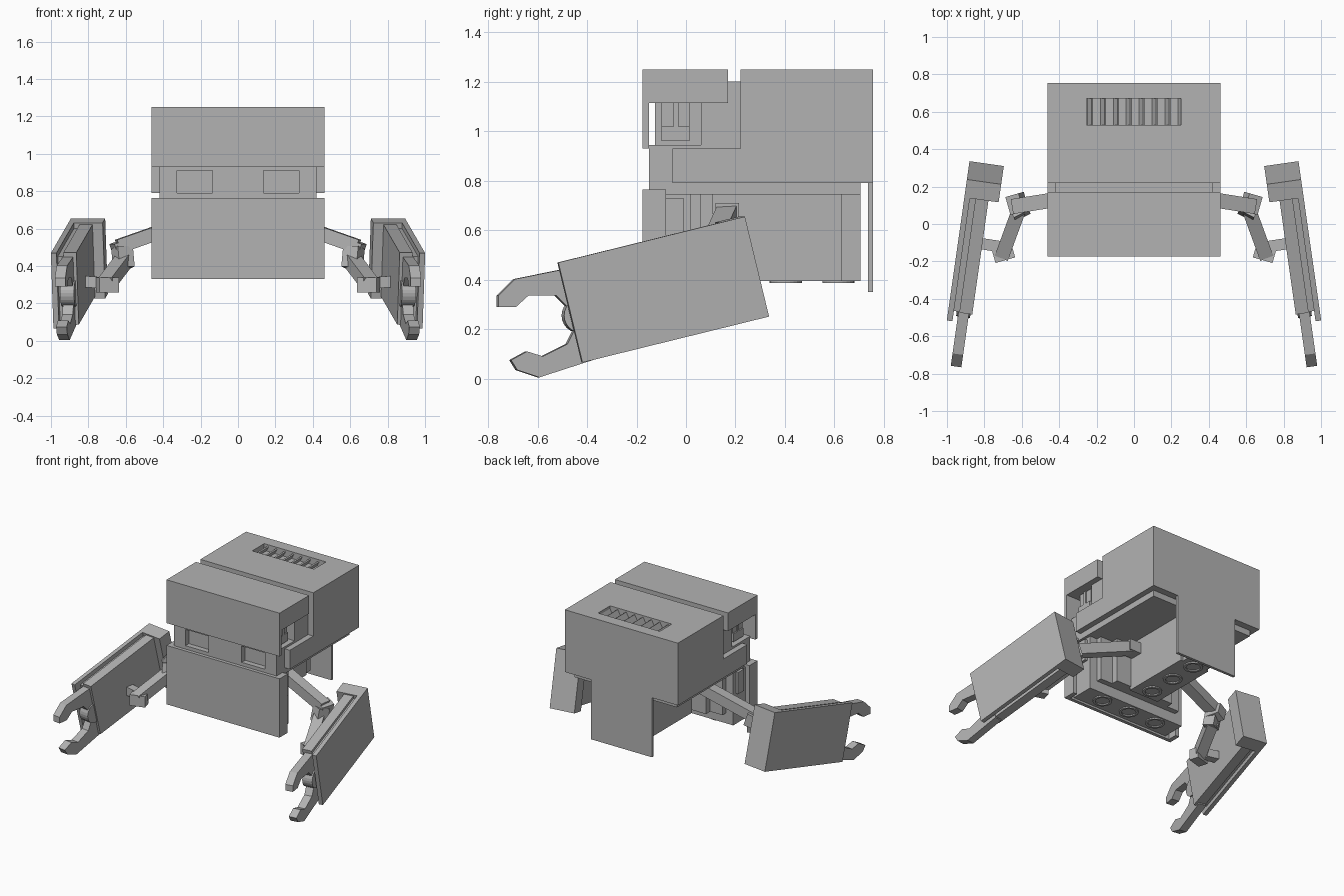
import bpy, bmesh, math
from mathutils import Matrix, Vector

cube = bpy.data.objects.get("Cube")
if cube:
    bpy.data.objects.remove(cube, do_unlink=True)

grey = bpy.data.materials.new("plain_grey")
grey.use_nodes = True
colour = (0.45, 0.45, 0.45, 1)
grey.diffuse_color = colour
grey.node_tree.nodes["Principled BSDF"].inputs["Base Color"].default_value = colour


def finish(name, bm, matrix=None, mirror=False):
    if matrix:
        bm.transform(matrix)
    bmesh.ops.recalc_face_normals(bm, faces=bm.faces)
    mesh = bpy.data.meshes.new(name)
    bm.to_mesh(mesh)
    bm.free()
    mesh.materials.append(grey)
    obj = bpy.data.objects.new(name, mesh)
    bpy.context.scene.collection.objects.link(obj)
    if mirror:
        obj.modifiers.new("Mirror", "MIRROR")
    return obj


def box(name, x, y, z, matrix=None, mirror=False):
    bm = bmesh.new()
    bmesh.ops.create_cube(bm, size=1)
    for v in bm.verts:
        v.co = [r[0] if c < 0 else r[1] for c, r in zip(v.co, (x, y, z))]
    return finish(name, bm, matrix, mirror)


def prism(name, profile, x, matrix=None, mirror=False):
    """Extrude a (y, z) outline between two x values."""
    bm = bmesh.new()
    face = bm.faces.new([bm.verts.new((x[0], y, z)) for y, z in profile])
    new = bmesh.ops.extrude_face_region(bm, geom=[face])["geom"]
    verts = [g for g in new if isinstance(g, bmesh.types.BMVert)]
    bmesh.ops.translate(bm, verts=verts, vec=(x[1] - x[0], 0, 0))
    return finish(name, bm, matrix, mirror)


def beam(name, start, end, width, height):
    start, end = Vector(start), Vector(end)
    d = end - start
    m = Matrix.Translation(start) @ d.to_track_quat("Y", "Z").to_matrix().to_4x4()
    return box(name, (-width / 2, width / 2), (0, d.length), (-height / 2, height / 2), m, True)


def cylinder(name, centre, radius, depth, axis="Z", mirror=False, matrix=None, hole=0):
    bm = bmesh.new()
    n = 24
    loops = []
    for r, h in ((radius, -1), (radius, 1), (hole, 1), (hole, -1)):
        loops.append([bm.verts.new((r * math.cos(math.tau * i / n), r * math.sin(math.tau * i / n), h * depth / 2))
                      for i in range(n)])
    for k in range(4):
        a, b = loops[k], loops[(k + 1) % 4]
        for i in range(n):
            bm.faces.new((a[i], a[(i + 1) % n], b[(i + 1) % n], b[i]))
    bmesh.ops.remove_doubles(bm, verts=bm.verts, dist=0.0001)
    turn = Matrix.Rotation(math.pi / 2, 4, "Y") if axis == "X" else Matrix()
    m = (matrix or Matrix()) @ Matrix.Translation(centre) @ turn
    return finish(name, bm, m, mirror)


def cut(target, cutter):
    mod = target.modifiers.new("Cut", "BOOLEAN")
    mod.operation = "DIFFERENCE"
    mod.solver = "EXACT"
    mod.object = cutter
    cutter.hide_render = True
    cutter.hide_viewport = True


W = 0.462
INNER = 0.42

# Head: rear shell, inner core, brow
shell = prism("rear_shell", [(0.22, 1.25), (0.755, 1.25), (0.755, 0.79), (-0.055, 0.79),
                             (-0.055, 0.93), (0.22, 0.93)], (-W, W))
cut(shell, box("vent_cutter", (-0.255, 0.25), (0.53, 0.67), (1.2, 1.3)))
core = prism("head_core", [(-0.15, 0.745), (-0.15, 0.945), (0.06, 0.945), (0.06, 1.2),
                           (0.4, 1.2), (0.4, 0.79), (0.705, 0.79), (0.705, 0.745)], (-INNER, INNER))
cut(core, box("eye_cutter", (0.135, 0.325), (-0.3, -0.11), (0.79, 0.91), mirror=True))
prism("brow", [(-0.175, 0.93), (-0.175, 1.25), (0.17, 1.25), (0.17, 1.115),
               (-0.15, 1.115), (-0.15, 0.93)], (-W, W))
box("brow_support", (-0.34, 0.34), (-0.125, 0.07), (0.94, 1.12))
box("side_sensor", (0.33, 0.39), (-0.1, 0.015), (0.96, 1.12), mirror=True)
box("sensor_bar", (0.38, 0.4), (-0.05, -0.03), (1.02, 1.12), mirror=True)
box("sensor_sill", (0.38, 0.4), (-0.1, 0.015), (0.96, 1.02), mirror=True)

# Slanted vent fins
for i in range(8):
    m = Matrix.Translation((-0.235 + i * 0.069, 0.6, 1.215)) @ Matrix.Rotation(0.5, 4, "Y")
    box("vent_fin", (-0.005, 0.005), (-0.07, 0.07), (-0.025, 0.025), m)

# Lower body
box("front_plate", (-W, W), (-0.175, -0.15), (0.33, 0.765))
box("front_plate_side", (0.43, W), (-0.155, -0.08), (0.33, 0.765), mirror=True)
box("front_plate_top", (-W, W), (-0.155, -0.08), (0.745, 0.765))
box("front_block", (-0.4, 0.4), (-0.155, 0.02), (0.345, 0.75))
box("front_block_cap", (0.39, 0.42), (-0.08, -0.01), (0.57, 0.73), mirror=True)
box("rib_block", (-0.34, 0.34), (0.01, 0.06), (0.42, 0.75))
box("inner_rib", (-0.24, 0.24), (0.05, 0.11), (0.42, 0.75))
box("keel", (-0.12, 0.12), (0.1, 0.63), (0.395, 0.75))
box("keel_rear", (-0.1, 0.1), (0.62, 0.705), (0.395, 0.75))
box("back_plate", (-0.25, 0.25), (0.735, 0.755), (0.35, 0.8))
for i in range(3):
    cylinder("front_ring", ((i - 1) * 0.23, -0.055, 0.343), 0.065, 0.014, hole=0.048)
    cylinder("keel_ring", (0, 0.19 + i * 0.213, 0.393), 0.065, 0.014, hole=0.048)

# Arms
box("shoulder", (0.12, 0.21), (0.12, 0.215), (0.63, 0.71), mirror=True)
beam("upper_arm", (0.17, 0.17, 0.67), (0.64, 0.095, 0.505), 0.08, 0.075)
beam("elbow_block", (0.59, 0.12, 0.5), (0.66, 0.1, 0.475), 0.1, 0.09)
beam("elbow_pin", (0.62, 0.09, 0.5), (0.61, 0.07, 0.39), 0.09, 0.08)
beam("forearm", (0.61, 0.09, 0.43), (0.705, -0.17, 0.305), 0.075, 0.075)
beam("wrist_block", (0.645, -0.145, 0.3), (0.75, -0.175, 0.3), 0.07, 0.08)
beam("wrist_pin", (0.72, -0.12, 0.31), (0.85, -0.1, 0.32), 0.06, 0.06)

# Claw housings: pitched and turned boxes
yaw = Matrix.Rotation(math.radians(8.1), 4, "Z")
place = Matrix.Translation((0.94, -0.09, 0.36)) @ yaw
pod = place @ Matrix.Rotation(math.radians(13.7), 4, "X")
L, H = 0.392, 0.208
box("pod_outer_plate", (-0.03, 0), (-L, L), (-H, H), pod, True)
box("pod_core", (-0.07, -0.02), (-L + 0.05, L), (-H + 0.03, H - 0.03), pod, True)
box("pod_inner_plate", (-0.13, -0.06), (-L + 0.05, L), (-H + 0.01, H - 0.01), pod, True)
box("pod_rear_cap", (-0.185, 0), (L - 0.1, L), (-H, H), pod, True)

# Claws, outlined in side elevation and turned with the housing
claw = place @ Matrix.Translation((0, 0.09, -0.36))
prism("upper_claw", [(-0.757, 0.29), (-0.757, 0.335), (-0.69, 0.402), (-0.4, 0.46), (-0.4, 0.28),
                     (-0.475, 0.29), (-0.52, 0.335), (-0.635, 0.335), (-0.685, 0.29)],
      (-0.112, -0.055), claw, True)
prism("lower_claw", [(-0.705, 0.075), (-0.64, 0.11), (-0.575, 0.09), (-0.475, 0.14), (-0.44, 0.21),
                     (-0.36, 0.21), (-0.34, 0.085), (-0.59, 0.005), (-0.68, 0.035)],
      (-0.112, -0.055), claw, True)
hub = cylinder("claw_hub", (-0.083, -0.42, 0.255), 0.07, 0.075, "X", True, claw)
